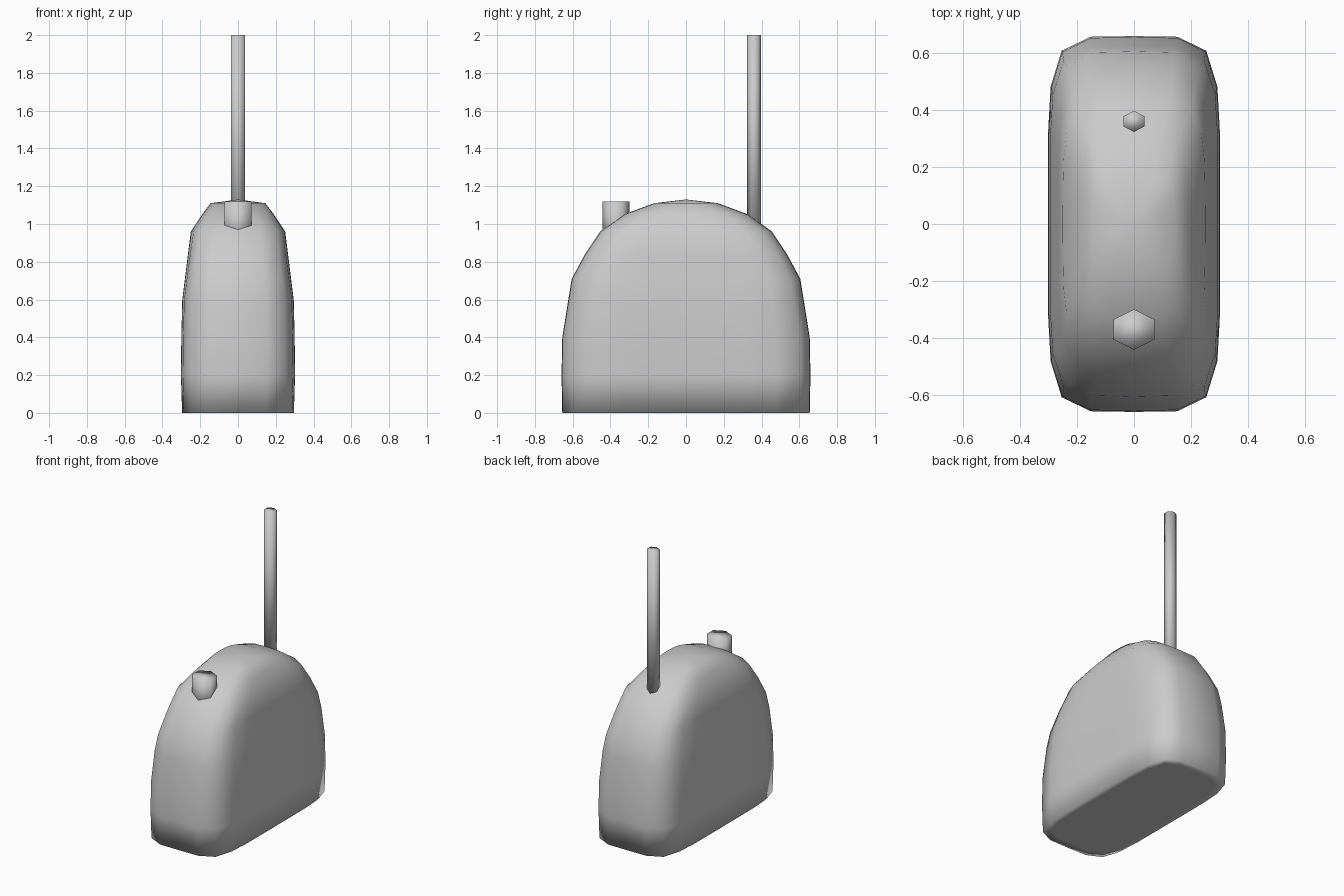
import bpy, bmesh
from math import cos, sin, pi, copysign

if "Cube" in bpy.data.objects:
    bpy.data.objects.remove(bpy.data.objects["Cube"])

# (z, half width x, half depth y) of the body's level sections
LEVELS = [(0.0, .296, .655), (.2, .302, .659), (.4, .30, .655), (.6, .295, .623),
          (.71, .281, .605), (.84, .265, .535), (.96, .25, .455),
          (1.05, .19, .33), (1.11, .145, .17)]
# one quarter of the rounded outline, as fractions of the half sizes
QUARTER = [(1, 0), (1, .26), (1, .5), (.983, .742), (.84, .922), (.5, .992)]


def outline(softness):
    """Full rounded outline; higher softness rounds the corners more."""
    p = 5.7 - 2.7 * softness
    quarter = []
    for x, y in QUARTER:
        k = (x ** p + y ** p) ** (-1 / p)
        quarter.append((x * k, y * k))
    mirrored = [(-x, y) for x, y in [(0, 1)] + quarter[:0:-1]]
    half = quarter + mirrored
    return half + [(-x, -y) for x, y in half]


def add_object(name, bm):
    bmesh.ops.recalc_face_normals(bm, faces=bm.faces)
    for f in bm.faces:
        f.smooth = True
    mesh = bpy.data.meshes.new(name)
    bm.to_mesh(mesh)
    bm.free()
    ob = bpy.data.objects.new(name, mesh)
    bpy.context.collection.objects.link(ob)
    return ob


# Body: lofted rounded shell with a flat base
bm = bmesh.new()
rings = []
sections = [(0.0, .252, .60)] + LEVELS
for z, w, d in sections:
    rings.append([bm.verts.new((x * w, y * d, z)) for x, y in outline((z / 1.13) ** 4)])
for a, b in zip(rings, rings[1:]):
    for i in range(len(a)):
        j = (i + 1) % len(a)
        bm.faces.new((a[i], a[j], b[j], b[i]))
bm.faces.new(rings[0])
apex = bm.verts.new((0, 0, 1.13))
top = rings[-1]
for i in range(len(top)):
    bm.faces.new((top[i], top[(i + 1) % len(top)], apex))
add_object("body", bm)


# Six-sided posts standing on the top
def post(name, y, rx, ry, z0, z1):
    bm = bmesh.new()
    loops = []
    for z in (z0, z1):
        loops.append([bm.verts.new((rx * sin(i * pi / 3) / sin(pi / 3), y + ry * cos(i * pi / 3), z))
                      for i in range(6)])
    lo, hi = loops
    for i in range(6):
        j = (i + 1) % 6
        bm.faces.new((lo[i], lo[j], hi[j], hi[i]))
    bm.faces.new(lo)
    bm.faces.new(hi)
    return add_object(name, bm)


post("antenna", .36, .036, .037, .90, 2.0)
post("button", -.37, .072, .071, .90, 1.12)
